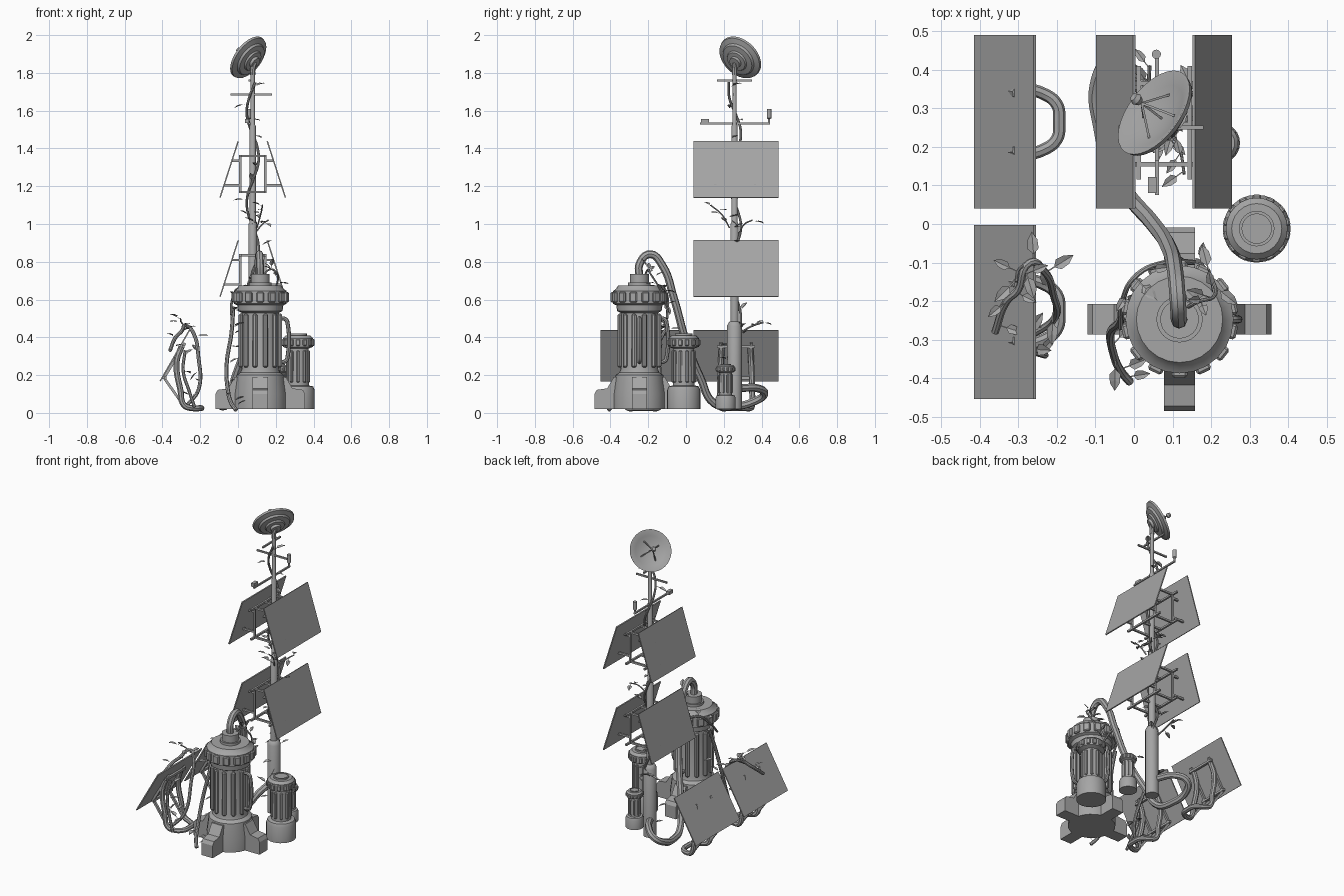
import bpy, bmesh, math, random
from mathutils import Vector, Matrix

random.seed(4)
cube = bpy.data.objects.get("Cube")
if cube:
    bpy.data.objects.remove(cube, do_unlink=True)

grey = bpy.data.materials.new("plain grey")
grey.use_nodes = True
grey.diffuse_color = (0.38, 0.38, 0.38, 1)
grey.node_tree.nodes["Principled BSDF"].inputs["Base Color"].default_value = (0.38, 0.38, 0.38, 1)


def finish(name, mesh, smooth=True):
    mesh.materials.clear()
    mesh.materials.append(grey)
    ob = bpy.data.objects.new(name, mesh)
    bpy.context.collection.objects.link(ob)
    if smooth:
        bpy.ops.object.select_all(action='DESELECT')
        ob.select_set(True)
        bpy.context.view_layer.objects.active = ob
        bpy.ops.object.shade_smooth_by_angle(angle=math.radians(35))
    return ob


def from_bm(name, bm, smooth=True):
    bmesh.ops.recalc_face_normals(bm, faces=bm.faces)
    mesh = bpy.data.meshes.new(name)
    bm.to_mesh(mesh)
    bm.free()
    return finish(name, mesh, smooth)


def lathe(name, profile, matrix, segs=24):
    bm = bmesh.new()
    rings = [[bm.verts.new(matrix @ Vector((r * math.cos(i * math.tau / segs), r * math.sin(i * math.tau / segs), z)))
              for i in range(segs)] for r, z in profile]
    for a, b in zip(rings, rings[1:]):
        for i in range(segs):
            j = (i + 1) % segs
            bm.faces.new((a[i], a[j], b[j], b[i]))
    bmesh.ops.remove_doubles(bm, verts=bm.verts, dist=1e-5)
    return from_bm(name, bm)


def tube(name, points, radius):
    cu = bpy.data.curves.new(name, 'CURVE')
    cu.dimensions = '3D'
    cu.bevel_depth, cu.bevel_resolution, cu.resolution_u = radius, 2, 6
    cu.use_fill_caps = True
    sp = cu.splines.new('BEZIER')
    sp.bezier_points.add(len(points) - 1)
    for bp, p in zip(sp.bezier_points, points):
        bp.co = p
        bp.handle_left_type = bp.handle_right_type = 'AUTO'
    tmp = bpy.data.objects.new(name, cu)
    bpy.context.collection.objects.link(tmp)
    bpy.context.view_layer.update()
    mesh = bpy.data.meshes.new_from_object(tmp.evaluated_get(bpy.context.evaluated_depsgraph_get()))
    bpy.data.objects.remove(tmp)
    return finish(name, mesh)


def bars(name, segments, width):
    bm = bmesh.new()
    for p, q in segments:
        p, q = Vector(p), Vector(q)
        d = q - p
        m = Matrix.Translation((p + q) / 2) @ d.to_track_quat('Z', 'Y').to_matrix().to_4x4()
        bmesh.ops.create_cube(bm, size=1, matrix=m @ Matrix.Diagonal((width, width, d.length, 1)))
    return from_bm(name, bm, False)


def panel(name, low, high, y):
    dx, dz = high[0] - low[0], high[1] - low[1]
    m = (Matrix.Translation(((low[0] + high[0]) / 2, y, (low[1] + high[1]) / 2))
         @ Matrix.Rotation(math.atan2(dx, dz), 4, 'Y')
         @ Matrix.Diagonal((0.007, 0.45, math.hypot(dx, dz), 1)))
    bm = bmesh.new()
    bmesh.ops.create_cube(bm, size=1, matrix=m)
    return from_bm(name, bm, False)


def blocks(name, base, count, radius, z0, z1, wide, deep, bevel):
    # upright blocks spaced around a cylinder
    bm = bmesh.new()
    for i in range(count):
        m = (base @ Matrix.Rotation((i + 0.5) * math.tau / count, 4, 'Z')
             @ Matrix.Translation((radius, 0, (z0 + z1) / 2)) @ Matrix.Diagonal((deep, wide, z1 - z0, 1)))
        bmesh.ops.create_cube(bm, size=1, matrix=m)
    bmesh.ops.bevel(bm, geom=bm.edges[:], offset=bevel, segments=1, affect='EDGES')
    return from_bm(name, bm, False)


def leaves(name, path, count, size=0.055):
    bm = bmesh.new()
    path = [Vector(p) for p in path]
    for k in range(count):
        t = (k + 0.7) / count * (len(path) - 1)
        i = min(int(t), len(path) - 2)
        p = path[i].lerp(path[i + 1], t - i)
        d = Vector((random.uniform(-1, 1), random.uniform(-1, 1), random.uniform(-0.2, 0.6))).normalized()
        side = d.cross(Vector((0, 0, 1))).normalized()
        up = side.cross(d)
        s = size * random.uniform(0.75, 1.1)

        def at(a, b, c):
            return bm.verts.new(p + (d * a + side * b + up * c) * s)
        bm.faces.new((at(0, 0.03, 0), at(0, -0.03, 0), at(0.55, -0.03, 0), at(0.55, 0.03, 0)))
        base, mid, tip = at(0.5, 0, 0), at(1, 0, -0.03), at(1.5, 0, -0.12)
        for sgn in (1, -1):
            a, b = at(0.75, 0.25 * sgn, 0.08), at(1.15, 0.22 * sgn, 0.05)
            bm.faces.new((base, a, mid))
            bm.faces.new((a, b, mid))
            bm.faces.new((b, tip, mid))
    return from_bm(name, bm, False)


# Main generator tank
main = Matrix.Translation((0.118, -0.247, 0))
lathe("main_tank", [(0, .02), (.14, .02), (.14, .1), (.127, .2), (.105, .215), (.1, .23), (.1, .53), (.118, .54),
                    (.122, .57), (.14, .578), (.14, .645), (.125, .655), (.112, .675), (.06, .675), (.06, .69),
                    (.05, .69), (.05, .735), (0, .735)], main)
blocks("main_tank_ribs", main, 12, .107, .24, .525, .026, .024, .008)
blocks("main_tank_lugs", main, 14, .141, .585, .64, .04, .022, .006)
bm = bmesh.new()
for i in range(4):
    turn = main @ Matrix.Rotation(i * math.pi / 2, 4, 'Z')
    outline = [(.08, .02), (.238, .02), (.238, .1), (.225, .122), (.17, .13), (.135, .19), (.08, .19)]
    sides = [[bm.verts.new(turn @ Vector((r, s, z))) for r, z in outline] for s in (-.04, .04)]
    for s in sides:
        bm.faces.new(s)
    for j in range(len(outline)):
        k = (j + 1) % len(outline)
        bm.faces.new((sides[0][j], sides[0][k], sides[1][k], sides[1][j]))
from_bm("main_tank_feet", bm, False)
for i in range(2):
    turn = main @ Matrix.Rotation(i * math.pi / 2, 4, 'Z')
    tube("side_pipe", [turn @ Vector(p) for p in
                       ((.1, 0, .27), (.135, 0, .275), (.145, 0, .3), (.145, 0, .47), (.135, 0, .495), (.1, 0, .5))], .011)

# Smaller tanks
for label, spot, s in (("side_tank", (.318, -.012, .02), 1), ("small_tank", (.222, .21, .02), .6)):
    m = Matrix.Translation(spot) @ Matrix.Scale(s, 4)
    lathe(label, [(0, 0), (.088, 0), (.088, .1), (.08, .12), (.058, .125), (.055, .32), (.08, .33), (.08, .375),
                  (.065, .39), (.046, .39), (.046, .4), (.038, .4), (.038, .395), (0, .395)], m)
    blocks(label + "_ribs", m, 10, .058, .14, .31, .018, .016, .005)
    blocks(label + "_lugs", m, 14, .08, .335, .37, .022, .016, .004)

# Mast
MX, MY = .078, .257
lathe("mast", [(0, .02), (.04, .02), (.04, .46), (.03, .48), (.022, .485), (.022, 1.0), (.016, 1.01), (.016, 1.52),
               (.011, 1.53), (.011, 1.82), (0, 1.82)], Matrix.Translation((MX, MY, 0)), 16)

# Mast solar panels and frames
for z in (.615, 1.14):
    frame = []
    for s in (-1, 1):
        panel("mast_solar_panel", (MX + s * .173, z), (MX + s * .077, z + .298), .265)
        x = MX + s * .066
        for y in (.155, .365):
            frame += [((x, y, z + .03), (x, y, z + .22)), ((x, y, z + .195), (MX + s * .112, y, z + .195)),
                      ((x, y, z + .065), (MX + s * .154, y, z + .065))]
        for dz in (.03, .22):
            frame.append(((x, .115, z + dz), (x, .41, z + dz)))
    for dz in (.03, .22):
        for y in (.155, MY, .365):
            frame.append(((MX - .07, y, z + dz), (MX + .07, y, z + dz)))
    bars("panel_frame", frame, .012)

# Antenna bars and instruments
bars("antenna_bars", [((-.04, .25, 1.685), (.18, .25, 1.685)), ((.06, .165, 1.76), (.06, .35, 1.76)),
                      ((.06, .075, 1.533), (.06, .445, 1.533))], .01)
bars("sensor_box", [((.047, .08, 1.545), (.047, .122, 1.545))], .022)
lathe("wind_sensor", [(0, 0), (.006, 0), (.006, .02), (.012, .025), (.012, .075), (0, .075)],
      Matrix.Translation((.058, .44, 1.535)), 12)

# Dish
aim = Vector((-.68, .515, .515)).normalized()
dish = Matrix.Translation((.054, .287, 1.882)) @ aim.to_track_quat('Z', 'Y').to_matrix().to_4x4()
lathe("dish", [(0, -.06), (.03, -.06), (.032, -.045), (.055, -.043), (.06, -.034), (.09, -.03), (.096, -.018),
               (.124, -.008), (.127, .004), (.121, .004), (.09, -.009), (.05, -.02), (0, -.026)], dish, 32)
lathe("dish_feed", [(0, .055), (.011, .058), (.016, .07), (.011, .082), (0, .085)], dish, 12)
feed = [(dish @ Vector((0, 0, -.03)), dish @ Vector((0, 0, .06)))]
for i in range(4):
    a = i * math.pi / 2 + .4
    feed.append((dish @ Vector((.065 * math.cos(a), .065 * math.sin(a), -.016)), dish @ Vector((0, 0, .05))))
bars("dish_struts", feed, .006)
tube("dish_mount", [(MX, MY, 1.79), (MX, MY, 1.82), dish @ Vector((0, 0, -.05))], .014)

# Ground solar panels and bent pipe legs
for y in (.265, -.228):
    panel("ground_solar_panel", (-.412, .168), (-.257, .438), y)
    half = [(-.3, .075, .35), (-.325, .08, .27), (-.305, .085, .12), (-.285, .085, .04), (-.24, .075, .025), (-.2, .045, .025)]
    path = [(a, y + b, c) for a, b, c in half]
    path += [(-.194, y, .025)] + [(a, y - b, c) for a, b, c in reversed(half)]
    tube("ground_leg", path, .016)
    rig = [((-.29, y - .1, .35), (-.29, y + .1, .35)), ((-.385, y - .1, .185), (-.385, y + .1, .185))]
    for s in (-.08, .08):
        rig += [((-.395, y + s, .18), (-.28, y + s, .37)), ((-.388, y + s, .18), (-.285, y + s, .035))]
    bars("ground_panel_rig", rig, .014)

# Main hose from tank to mast
tube("main_hose", [(.118, -.247, .72), (.116, -.245, .79), (.113, -.19, .84), (.107, -.125, .78), (.092, -.065, .61),
                   (.05, 0, .38), (-.015, .075, .19), (-.06, .15, .05), (-.085, .25, .035), (-.095, .36, .06),
                   (-.06, .415, .1), (0, .38, .13), (.065, .275, .13)], .021)

# Vines
coil = [(MX + .032 * math.cos(k * 1.1 + 2), MY + .034 * math.sin(k * 1.1 + 2), .05 + k * .085) for k in range(21)]
vines = {
    "mast_vine": (coil, .007, 20),
    "mast_twig_front": ([(.1, .23, .98), (.12, .19, 1.05), (.13, .13, 1.1)], .004, 5),
    "mast_twig_back": ([(.09, .28, .95), (.13, .31, 1.0), (.16, .35, 1.02)], .004, 4),
    "low_mast_twig": ([(.06, .28, .42), (.04, .35, .46), (.04, .41, .48)], .005, 5),
    "root_vine": ([(-.01, -.41, .015), (-.035, -.38, .05), (-.055, -.33, .13), (-.06, -.28, .26), (-.035, -.25, .42),
                   (-.025, -.2, .56)], .011, 8),
    "collar_vine": ([(-.035, -.27, .52), (-.03, -.2, .6), (.01, -.13, .66), (.08, -.1, .62), (.16, -.1, .5)], .007, 8),
    "hose_vine": ([(.12, -.23, .68), (.17, -.2, .76), (.205, -.19, .74), (.2, -.14, .66), (.17, -.1, .56)], .005, 10),
    "panel_vine": ([(-.27, -.29, .04), (-.21, -.25, .12), (-.21, -.18, .3), (-.235, -.12, .42), (-.27, -.1, .46),
                    (-.3, -.17, .43), (-.33, -.2, .4), (-.36, -.28, .33)], .01, 9),
    "panel_twig": ([(-.27, -.1, .45), (-.3, -.12, .48), (-.305, -.15, .5)], .004, 3),
    "leg_vine": ([(-.23, -.34, .03), (-.26, -.33, .12), (-.29, -.31, .22), (-.28, -.29, .33)], .009, 4),
}
for label, (path, radius, count) in vines.items():
    tube(label, path, radius)
    leaves(label + "_leaves", path, count)
